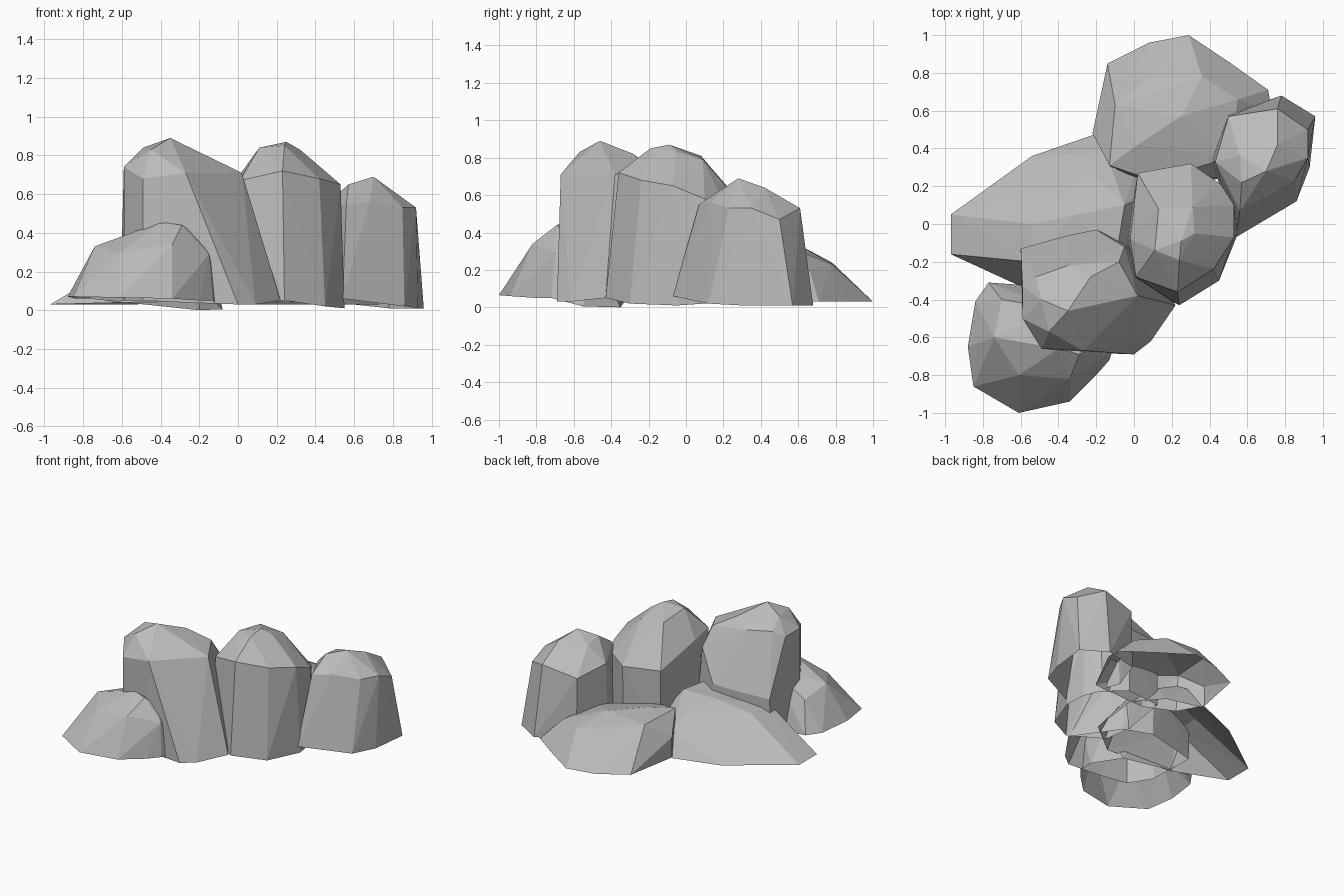
import bpy, bmesh

stone = bpy.data.materials.new("grey stone")
stone.diffuse_color = (0.5, 0.5, 0.5, 1)


def boulder(name, base, shoulder, crown):
    """Faceted shell, open below: hull around a ground outline, a shoulder ring and a crown."""
    bm = bmesh.new()
    for p in base + shoulder + crown:
        bm.verts.new(p)
    hull = bmesh.ops.convex_hull(bm, input=bm.verts)
    loose = [v for v in hull["geom_interior"] + hull["geom_unused"]
             if isinstance(v, bmesh.types.BMVert)]
    bmesh.ops.delete(bm, geom=list(set(loose)), context="VERTS")
    bmesh.ops.recalc_face_normals(bm, faces=bm.faces)
    bm.normal_update()
    # Open underside
    under = [f for f in bm.faces if f.normal.z < -0.5]
    bmesh.ops.delete(bm, geom=under, context="FACES")
    mesh = bpy.data.meshes.new(name)
    bm.to_mesh(mesh)
    bm.free()
    mesh.materials.append(stone)
    bpy.context.collection.objects.link(bpy.data.objects.new(name, mesh))


# Tall boulder on the left
boulder("tall_left_boulder",
        [(-.59, -.5, .05), (-.49, -.66, .05), (-.28, -.68, .04), (0, -.69, .03),
         (.09, -.62, .03), (.11, -.55, .04), (.22, -.43, .05), (0, -.12, .05),
         (-.2, -.04, .05), (-.6, -.14, .05)],
        [(-.59, -.5, .74), (-.49, -.66, .68), (-.27, -.67, .71), (.02, -.38, .71),
         (.1, -.38, .28), (-.05, -.12, .6), (-.2, -.03, .4), (-.35, -.06, .38),
         (-.6, -.13, .35), (-.59, -.33, .74)],
        [(-.35, -.46, .89), (-.45, -.57, .83), (-.49, -.4, .84), (-.23, -.28, .82),
         (-.08, -.2, .74), (-.35, -.22, .77), (-.52, -.28, .78)])

# Tall boulder in the middle
boulder("tall_middle_boulder",
        [(-.01, -.3, .06), (.24, -.43, .05), (.45, -.3, .02), (.55, -.05, .01),
         (.53, .1, .02), (.47, .2, .03), (.3, .31, .05), (.02, .27, .06),
         (-.04, -.1, .06)],
        [(.01, -.28, .67), (.23, -.36, .72), (.42, -.24, .68), (.53, -.07, .65),
         (.53, .1, .58), (.46, .21, .54), (.3, .32, .53), (.02, .27, .55),
         (-.02, -.08, .66)],
        [(.11, -.14, .84), (.24, -.19, .85), (.25, -.09, .87), (.32, -.05, .83),
         (.13, .08, .81), (.31, .09, .79)])

# Medium boulder on the right
boulder("right_boulder",
        [(.54, -.07, .06), (.86, .12, .02), (.93, .3, .01), (.96, .57, .01),
         (.78, .68, .01), (.5, .58, .04), (.41, .34, .05)],
        [(.56, .07, .55), (.68, .13, .56), (.85, .23, .53), (.92, .35, .53),
         (.92, .5, .47), (.76, .61, .53), (.5, .57, .48), (.43, .33, .52)],
        [(.57, .22, .65), (.7, .28, .69), (.56, .36, .63), (.76, .42, .64)])

# Low boulder at the back
boulder("low_back_boulder",
        [(.08, .96, .03), (.29, 1, .03), (.5, .86, .03), (.71, .71, .03),
         (.73, .6, .03), (.55, .25, .03), (.1, .2, .05), (-.12, .3, .05),
         (-.22, .48, .05), (-.14, .85, .04)],
        [(-.22, .48, .2), (-.13, .31, .33), (-.1, .63, .32), (.1, .78, .24),
         (.36, .78, .23), (.55, .66, .2), (.5, .35, .21), (.1, .23, .28)],
        [(.02, .42, .34), (.25, .57, .31)])

# Low wedge-shaped boulder behind the tall left one
boulder("low_middle_boulder",
        [(-.97, .05, .03), (-.97, -.16, .03), (-.6, -.33, .04), (-.1, -.4, .05),
         (.15, -.2, .05), (.2, .2, .05), (.05, .4, .04), (-.22, .47, .04),
         (-.54, .36, .03), (-.67, .17, .03)],
        [(-.54, 0, .28), (-.55, -.2, .28), (-.2, .25, .3), (-.15, .38, .2)],
        [(-.3, .05, .34), (-.05, .1, .37), (-.1, -.2, .36)])

# Low boulder at the front left
boulder("low_front_boulder",
        [(-.77, -.31, .06), (-.84, -.41, .06), (-.88, -.65, .07), (-.85, -.86, .07),
         (-.61, -1, .065), (-.34, -.94, .06), (-.2, -.8, .05), (-.13, -.72, .05),
         (-.08, -.55, .005), (-.2, -.35, .0)],
        [(-.74, -.6, .33), (-.7, -.4, .27), (-.61, -.8, .3), (-.34, -.82, .34),
         (-.15, -.7, .29), (-.17, -.5, .3)],
        [(-.4, -.66, .455), (-.29, -.69, .44), (-.22, -.65, .39), (-.5, -.6, .41),
         (-.4, -.45, .42)])
